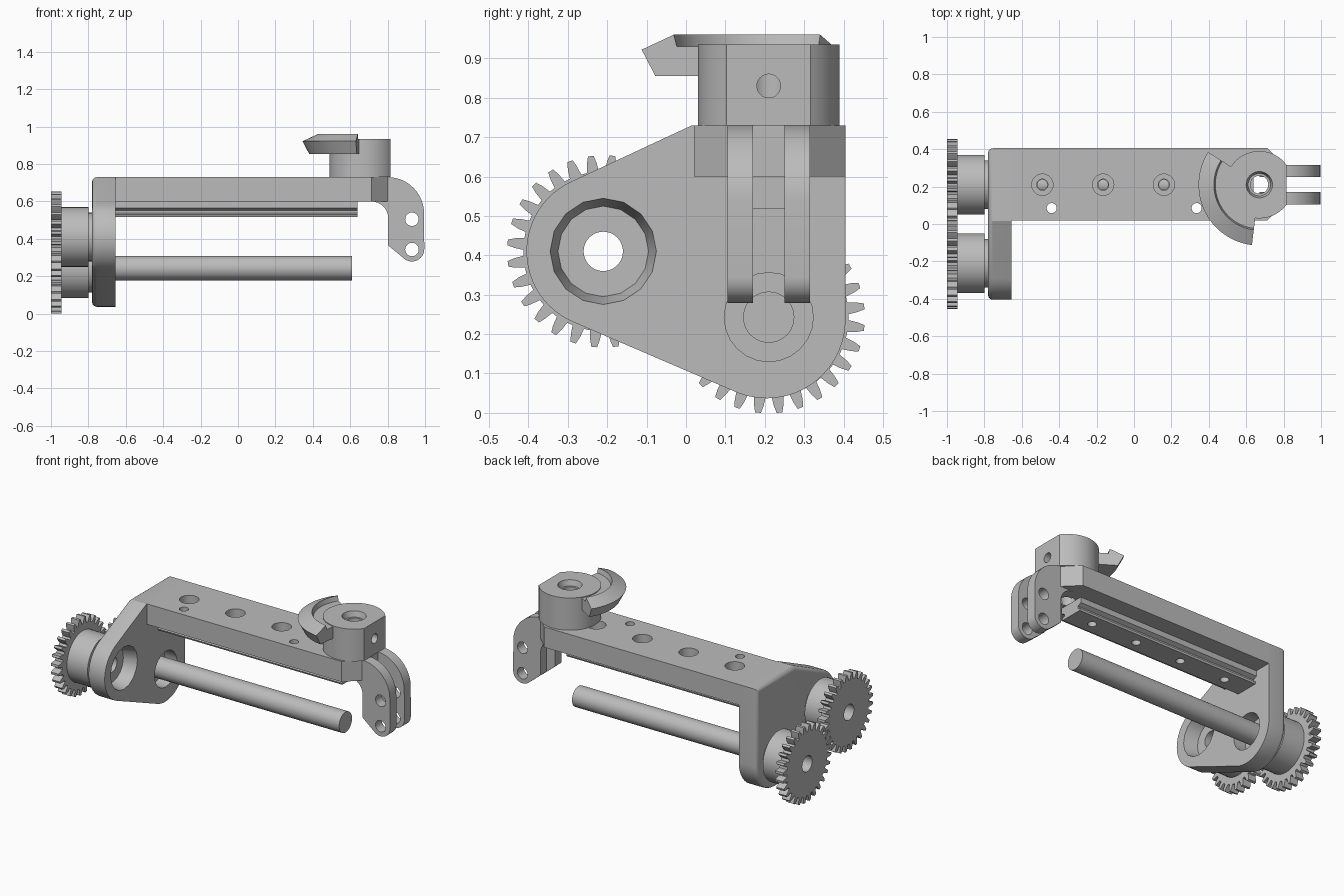
import bpy, bmesh
from math import radians, cos, sin

cube = bpy.data.objects.get("Cube")
if cube:
    bpy.data.objects.remove(cube, do_unlink=True)

grey = bpy.data.materials.new("machined grey")
grey.use_nodes = True
grey.diffuse_color = (0.5, 0.5, 0.5, 1)
grey.node_tree.nodes["Principled BSDF"].inputs["Base Color"].default_value = (0.5, 0.5, 0.5, 1)


def arc(c, r, a0, a1, n):
    """Points along an arc, angles in degrees."""
    angles = [radians(a0 + (a1 - a0) * i / n) for i in range(n + 1)]
    return [(c[0] + r * cos(a), c[1] + r * sin(a)) for a in angles]


def circle(c, r, n=32):
    return arc(c, r, 0, 360, n)[:-1]


def place(axis, p, d):
    """Put a 2D profile point at depth d along an axis."""
    return {"x": (d, *p), "y": (p[0], d, p[1]), "z": (*p, d)}[axis]


def finish(name, bm):
    bmesh.ops.recalc_face_normals(bm, faces=bm.faces)
    mesh = bpy.data.meshes.new(name)
    bm.to_mesh(mesh)
    bm.free()
    mesh.materials.append(grey)
    ob = bpy.data.objects.new(name, mesh)
    bpy.context.collection.objects.link(ob)
    return ob


def loft(name, rows):
    """Solid between successive rings of points."""
    bm = bmesh.new()
    rings = [[bm.verts.new(p) for p in row] for row in rows]
    n = len(rings[0])
    for a, b in zip(rings, rings[1:]):
        for i in range(n):
            j = (i + 1) % n
            bm.faces.new((a[i], a[j], b[j], b[i]))
    bm.faces.new(rings[0])
    bm.faces.new(rings[-1])
    return finish(name, bm)


def prism(name, axis, pts, a, b, pts_b=None):
    return loft(name, [[place(axis, p, a) for p in pts],
                       [place(axis, p, b) for p in (pts_b or pts)]])


def cut(ob, *cutters):
    """Subtract cutters from a part and discard them."""
    for c in cutters:
        c.hide_render = True
        m = ob.modifiers.new("cut", "BOOLEAN")
        m.operation, m.solver, m.object = "DIFFERENCE", "EXACT", c
    ev = ob.evaluated_get(bpy.context.evaluated_depsgraph_get())
    mesh = bpy.data.meshes.new_from_object(ev)
    ob.modifiers.clear()
    ob.data = mesh
    for c in cutters:
        bpy.data.objects.remove(c, do_unlink=True)
    return ob


def hole(axis, c, r, a, b, n=32, r_b=None):
    return prism("cutter", axis, circle(c, r, n), a, b, circle(c, r_b or r, n))


FRONT, REAR = (-0.21, 0.41), (0.21, 0.243)   # gear centres in y, z
MID = 0.21                                   # beam centre line in y

# End plate, rounded on its outer rim, with two bores
outline = ([(0.015, 0.73), (0.405, 0.73)] + arc((0.205, 0.237), 0.2, 0, -112, 20)
           + arc(FRONT, 0.195, 248, 114, 24))
plate = prism("end_plate", "x", outline, -0.78, -0.655)
bm = bmesh.new()
bm.from_mesh(plate.data)
rim = [e for e in bm.edges if all(v.co.x < -0.77 for v in e.verts)]
bmesh.ops.bevel(bm, geom=rim, offset=0.025, segments=4, profile=0.5, affect="EDGES")
bm.to_mesh(plate.data)
bm.free()
cut(plate, hole("x", FRONT, 0.136, -0.65, -0.74, 16, 0.115), hole("x", FRONT, 0.05, -0.85, -0.7),
    hole("x", REAR, 0.113, -0.65, -0.74, 24))

# Gears with hubs and necks
TEETH = 28


def gear(label, c, phase):
    pts = []
    for k in range(TEETH):
        mid = phase + 360 * k / TEETH
        for half, r in ((-4.3, 0.203), (-3.1, 0.226), (-1.7, 0.244),
                        (1.7, 0.244), (3.1, 0.226), (4.3, 0.203)):
            pts += arc(c, r, mid + half, mid + half, 1)[:1]
    for part, shape, a, b in (("gear", pts, -1.0, -0.945),
                              ("gear_hub", circle(c, 0.16, 40), -0.945, -0.8),
                              ("gear_neck", circle(c, 0.13, 40), -0.8, -0.775)):
        cut(prism(f"{label}_{part}", "x", shape, a, b), hole("x", c, 0.05, -1.1, -0.7))


gear("front", FRONT, -31.1)
gear("rear", REAR, 270 + 180 / TEETH)

# Drive shaft
prism("shaft", "x", circle(REAR, 0.065, 40), -0.78, 0.61)

# Beam with chamfered end, counterbored holes and pin holes
beam = prism("beam", "z", [(-0.655, 0.02), (0.715, 0.02), (0.81, 0.115), (0.81, 0.31),
                           (0.715, 0.405), (-0.655, 0.405)], 0.6, 0.73)
screw_x = [-0.49 + 0.325 * i for i in range(4)]
cutters = [hole("z", (x, MID), 0.057, 0.65, 0.8) for x in screw_x]
cutters += [hole("z", (x, MID), 0.03, 0.5, 0.7) for x in screw_x]
cutters += [hole("z", (x, 0.085), 0.027, 0.5, 0.8) for x in (-0.44, 0.335)]
cutters.append(hole("z", (0.67, MID), 0.048, 0.5, 0.8))
cut(beam, *cutters)

# Guide rail with side grooves
side = [(0.085, 0.6), (0.085, 0.565), (0.06, 0.552), (0.06, 0.538), (0.08, 0.53), (0.075, 0.518)]
profile = [(MID + y, z) for y, z in side] + [(MID - y, z) for y, z in reversed(side)]
rail = prism("guide_rail", "x", profile, -0.655, 0.64)
cut(rail, *[hole("z", (x, MID), 0.026, 0.4, 0.7) for x in screw_x])

# Pair of hanging lugs
lug = ([(0.67, 0.61), (0.72, 0.73), (0.8, 0.73)] + arc((0.8, 0.535), 0.195, 88, 0, 16)
       + arc((0.93, 0.345), 0.066, 0, -130, 12) + [(0.803, 0.365), (0.803, 0.51)]
       + arc((0.713, 0.51), 0.09, 0, 90, 8) + [(0.67, 0.6)])
for label, y in (("front", 0.105), ("rear", 0.25)):
    cut(prism(f"{label}_lug", "y", lug, y, y + 0.065),
        *[hole("y", (0.93, z), 0.036, 0, 0.5) for z in (0.505, 0.343)])

# Round boss with flat side, vertical bore and set screw hole
PIVOT = (0.67, MID)
boss = prism("boss", "z", arc(PIVOT, 0.18, 36.3, 323.7, 48), 0.73, 0.935)
cut(boss, hole("z", PIVOT, 0.048, 0.7, 1), hole("z", PIVOT, 0.06, 0.9, 0.94, 32, 0.072),
    hole("x", (MID, 0.83), 0.03, 0.69, 0.9))

# Crescent flange swept around the boss
section = [(0.12, 0.93), (0.235, 0.93), (0.243, 0.96), (0.325, 0.922), (0.29, 0.855), (0.12, 0.855)]
rows = []
for i in range(33):
    a = radians(147.5 + (263 - 147.5) * i / 32)
    rows.append([(PIVOT[0] + r * cos(a), PIVOT[1] + r * sin(a), z) for r, z in section])
loft("crescent_flange", rows)

# Smooth curved walls, keep hard edges
for ob in bpy.context.view_layer.objects:
    ob.select_set(ob.type == "MESH")
bpy.context.view_layer.objects.active = plate
bpy.ops.object.shade_smooth_by_angle(angle=radians(24))
